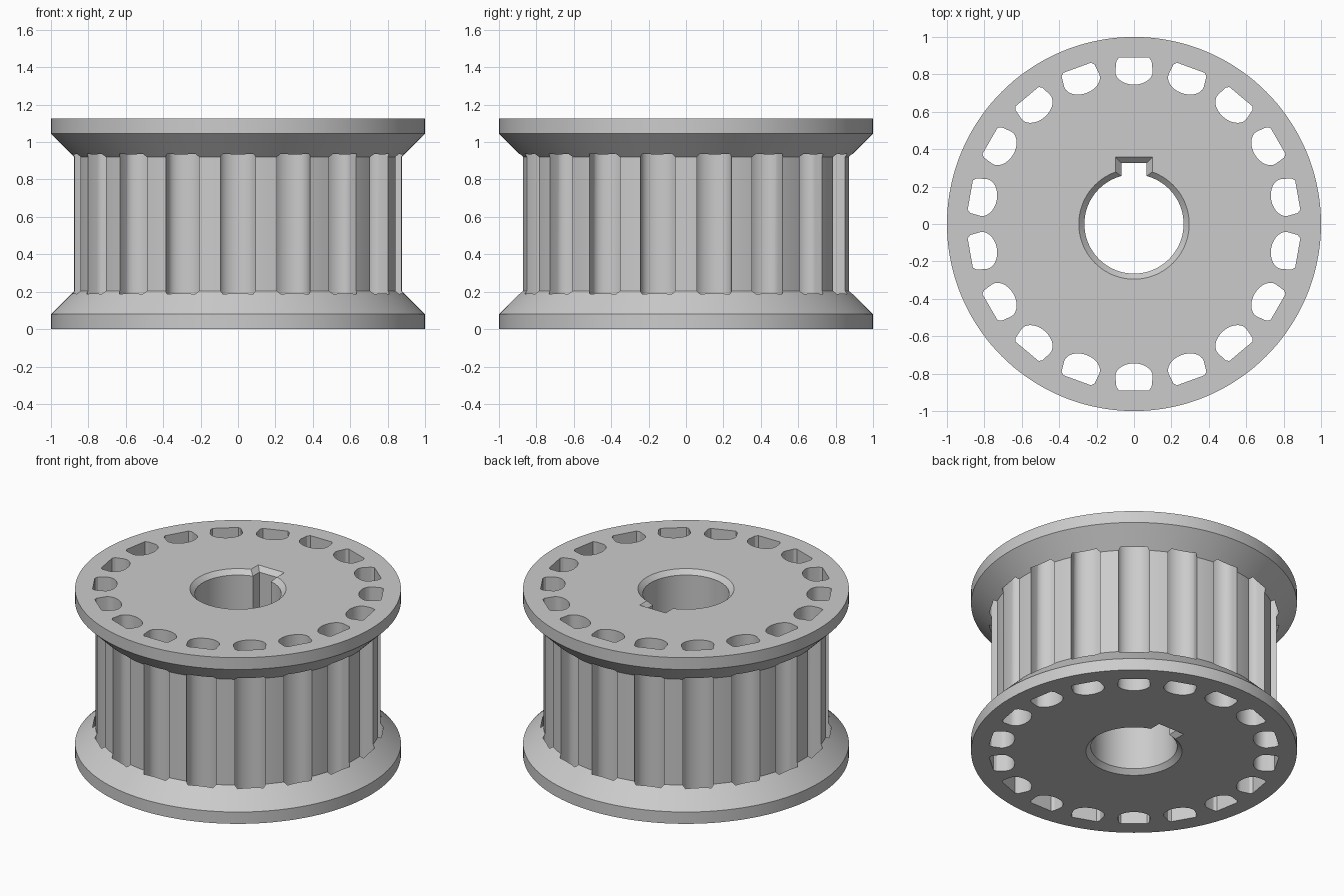
import bpy, bmesh
from math import sin, cos, pi, radians
from mathutils import Matrix, Vector

HEIGHT, TEETH, SEGMENTS = 1.125, 18, 144

cube = bpy.data.objects.get("Cube")
if cube:
    bpy.data.objects.remove(cube, do_unlink=True)

metal = bpy.data.materials.new("light grey metal")
metal.use_nodes = True
GREY = (0.6, 0.6, 0.6, 1)
metal.diffuse_color = GREY
metal.node_tree.nodes["Principled BSDF"].inputs["Base Color"].default_value = GREY


def loft(bm, rings):
    """Closed solid through matching rings of points, lowest ring first."""
    loops = [[bm.verts.new(p) for p in ring] for ring in rings]
    n = len(loops[0])
    for low, high in zip(loops, loops[1:]):
        for i in range(n):
            j = (i + 1) % n
            bm.faces.new((low[i], low[j], high[j], high[i]))
    bm.faces.new(loops[0][::-1])
    bm.faces.new(loops[-1])


def circle(radius, z):
    steps = [2 * pi * i / SEGMENTS for i in range(SEGMENTS)]
    return [(radius * cos(a), radius * sin(a), z) for a in steps]


def make(name, bm):
    bmesh.ops.recalc_face_normals(bm, faces=bm.faces)
    mesh = bpy.data.meshes.new(name)
    bm.to_mesh(mesh)
    bm.free()
    mesh.materials.append(metal)
    obj = bpy.data.objects.new(name, mesh)
    bpy.context.collection.objects.link(obj)
    return obj


def cut(target, cutter):
    cutter.hide_render = True
    bpy.context.view_layer.objects.active = target
    mod = target.modifiers.new(cutter.name, "BOOLEAN")
    mod.operation, mod.solver, mod.object = "DIFFERENCE", "EXACT", cutter
    bpy.ops.object.modifier_apply(modifier=mod.name)
    bpy.data.objects.remove(cutter, do_unlink=True)


# Drum with a rimmed, bevelled flange at each end
RIM, CORE = 0.08, 0.876
NECK = RIM + 1 - CORE
profile = [(1, 0), (1, RIM), (CORE, NECK),
           (CORE, HEIGHT - NECK), (1, HEIGHT - RIM), (1, HEIGHT)]
bm = bmesh.new()
loft(bm, [circle(r, z) for r, z in profile])
pulley = make("toothed_pulley", bm)

# Tooth spaces, running right through both flanges
half = [(0.08, 0.889), (0.094, 0.872)]
root = [(0.1 * cos(a), 0.815 - 0.07 * sin(a))
        for a in (pi * i / 14 for i in range(15))]
outline = half + root + [(-x, y) for x, y in reversed(half)]
bm = bmesh.new()
for k in range(TEETH):
    turn = Matrix.Rotation(2 * pi * k / TEETH, 3, "Z")
    loft(bm, [[turn @ Vector((x, y, z)) for x, y in outline]
              for z in (-0.1, HEIGHT + 0.1)])
cut(pulley, make("tooth_space_cutter", bm))

# Bore and keyway, both chamfered at each end
C = 0.03
stations = [(-C, 2 * C), (C, 0), (HEIGHT - C, 0), (HEIGHT + C, 2 * C)]
bm = bmesh.new()
loft(bm, [circle(0.265 + grow, z) for z, grow in stations])
cut(pulley, make("bore_cutter", bm))


def key_ring(z, grow):
    w, top = 0.068 + grow, 0.327 + grow
    return [(-w, 0, z), (w, 0, z), (w, top, z), (-w, top, z)]


bm = bmesh.new()
loft(bm, [key_ring(z, grow) for z, grow in stations])
cut(pulley, make("keyway_cutter", bm))

# Smooth curved walls, crisp edges
bpy.ops.object.select_all(action="DESELECT")
pulley.select_set(True)
bpy.context.view_layer.objects.active = pulley
bpy.ops.object.shade_smooth_by_angle(angle=radians(30))
